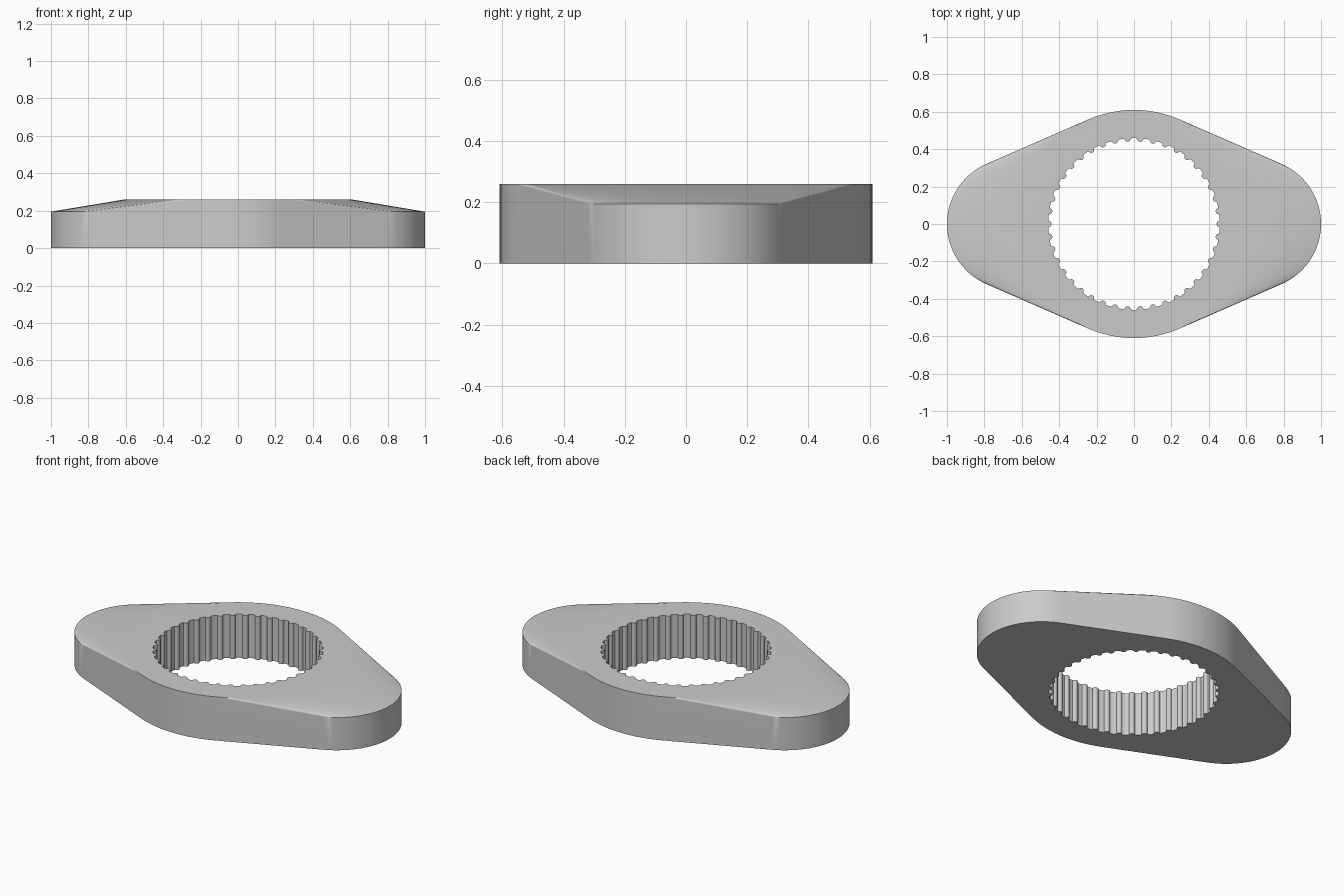
import bpy
import bmesh
from math import cos, sin, pi, tau, sqrt, acos, radians
from mathutils import Vector

if "Cube" in bpy.data.objects:
    bpy.data.objects.remove(bpy.data.objects["Cube"], do_unlink=True)

HUB_R, HUB_H = 0.61, 0.26
END_R, END_H = 0.35, 0.195
END_X = 1 - END_R
HOLE_R, RIB_R, RIB_MID = 0.459, 0.016, 0.457
RIBS = 42

grey = bpy.data.materials.new("light_grey")
grey.use_nodes = True
colour = (0.6, 0.6, 0.6, 1)
grey.diffuse_color = colour
grey.node_tree.nodes["Principled BSDF"].inputs["Base Color"].default_value = colour


def add_object(name, bm):
    bmesh.ops.recalc_face_normals(bm, faces=bm.faces)
    mesh = bpy.data.meshes.new(name)
    bm.to_mesh(mesh)
    bm.free()
    mesh.materials.append(grey)
    obj = bpy.data.objects.new(name, mesh)
    bpy.context.collection.objects.link(obj)
    return obj


def disc_points(bm, x, radius, height, start, stop, steps):
    for i in range(steps + 1):
        a = start + (stop - start) * i / steps
        for z in (0, height):
            bm.verts.new((x + radius * cos(a), radius * sin(a), z))


# Body: a tall central disc blended to two lower end discs
bm = bmesh.new()
tangent = acos((HUB_R - END_R) / END_X)
for base, side in ((0, 1), (pi, -1)):
    disc_points(bm, side * END_X, END_R, END_H, base - tangent, base + tangent, 32)
    disc_points(bm, 0, HUB_R, HUB_H, base - tangent, base + tangent, 32)
    # Uncovered front and back arcs of the central disc
    mid = base + pi / 2
    disc_points(bm, 0, HUB_R, HUB_H, base + tangent, 2 * mid - base - tangent, 12)
bmesh.ops.remove_doubles(bm, verts=bm.verts, dist=0.0005)
hull = bmesh.ops.convex_hull(bm, input=bm.verts)
loose = {g for g in hull["geom_interior"] + hull["geom_unused"]
         if isinstance(g, bmesh.types.BMVert)}
bmesh.ops.delete(bm, geom=list(loose), context='VERTS')
bmesh.ops.dissolve_limit(bm, angle_limit=radians(0.2), verts=bm.verts, edges=bm.edges)
body = add_object("ribbed_flange", bm)

# Bore cutter: a circle with small round ribs pushing inward
bm = bmesh.new()
outline = []
for i in range(RIBS):
    a = tau * i / RIBS
    radial, across = Vector((cos(a), sin(a), 0)), Vector((-sin(a), cos(a), 0))
    for k in range(9):
        t = pi * k / 8
        outline.append(radial * (RIB_MID - RIB_R * sin(t)) - across * RIB_R * cos(t))
    for k in (0.4, 0.5, 0.6):
        b = a + tau * k / RIBS
        outline.append(Vector((cos(b), sin(b), 0)) * HOLE_R)
face = bm.faces.new([bm.verts.new((p.x, p.y, -0.1)) for p in outline])
top = bmesh.ops.extrude_face_region(bm, geom=[face])["geom"]
bmesh.ops.translate(bm, verts=[g for g in top if isinstance(g, bmesh.types.BMVert)],
                    vec=(0, 0, 0.5))
cutter = add_object("bore_cutter", bm)
cutter.hide_render = True

# Cut the bore, then tidy the shading
cut = body.modifiers.new("bore", 'BOOLEAN')
cut.operation = 'DIFFERENCE'
cut.solver = 'EXACT'
cut.object = cutter
bpy.ops.object.select_all(action='DESELECT')
body.select_set(True)
bpy.context.view_layer.objects.active = body
bpy.ops.object.modifier_apply(modifier="bore")
bpy.data.objects.remove(cutter, do_unlink=True)
bpy.ops.object.shade_smooth_by_angle(angle=radians(35))
weighted = body.modifiers.new("clean_shading", 'WEIGHTED_NORMAL')
weighted.keep_sharp = True
